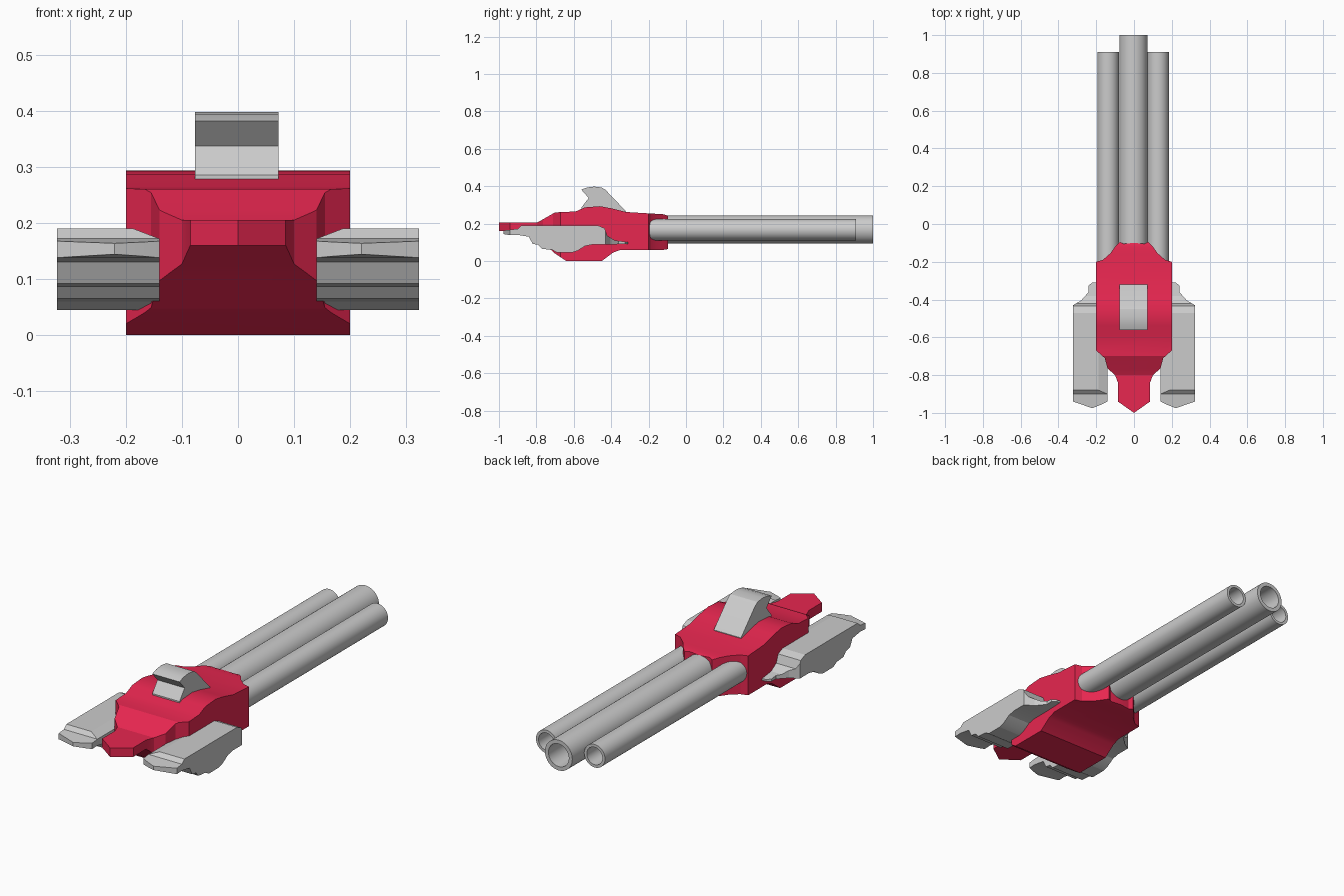
import bpy, bmesh, math

if "Cube" in bpy.data.objects:
    bpy.data.objects.remove(bpy.data.objects["Cube"])

red = bpy.data.materials.new("red_paint")
red.diffuse_color = (0.8, 0.02, 0.08, 1)
red.use_nodes = True
red.node_tree.nodes["Principled BSDF"].inputs["Base Color"].default_value = red.diffuse_color


def finish(name, bm, mat=None):
    bmesh.ops.recalc_face_normals(bm, faces=bm.faces)
    me = bpy.data.meshes.new(name)
    bm.to_mesh(me)
    bm.free()
    ob = bpy.data.objects.new(name, me)
    bpy.context.collection.objects.link(ob)
    if mat:
        me.materials.append(mat)
    return ob


def activate(ob):
    bpy.ops.object.select_all(action='DESELECT')
    ob.select_set(True)
    bpy.context.view_layer.objects.active = ob


def prism(name, pts, axis, lo, hi, mat=None):
    """Extrude a 2D outline along an axis: x takes (y,z), y takes (x,z), z takes (x,y)."""
    place = {'x': lambda a, b, d: (d, a, b),
             'y': lambda a, b, d: (a, d, b),
             'z': lambda a, b, d: (a, b, d)}[axis]
    bm = bmesh.new()
    f = bm.faces.new([bm.verts.new(place(a, b, lo)) for a, b in pts])
    ext = bmesh.ops.extrude_face_region(bm, geom=[f])
    bmesh.ops.translate(bm, vec=place(0, 0, hi - lo),
                        verts=[v for v in ext['geom'] if isinstance(v, bmesh.types.BMVert)])
    return finish(name, bm, mat)


def trim(ob, cutter):
    """Keep only the part of ob inside the cutter."""
    cutter.hide_render = True
    mod = ob.modifiers.new("trim", 'BOOLEAN')
    mod.operation = 'INTERSECT'
    mod.solver = 'EXACT'
    mod.object = cutter
    activate(ob)
    bpy.ops.object.modifier_apply(modifier=mod.name)
    bpy.data.objects.remove(cutter)


def smooth(ob, angle):
    activate(ob)
    bpy.ops.object.shade_smooth_by_angle(angle=math.radians(angle))


def tube(name, x, z, outer, inner, y0, y1, seg=40):
    bm = bmesh.new()
    rings = []
    for r, y in ((outer, y0), (outer, y1), (inner, y1), (inner, y0)):
        rings.append([bm.verts.new((x + r * math.cos(2 * math.pi * i / seg), y,
                                    z + r * math.sin(2 * math.pi * i / seg))) for i in range(seg)])
    for k in range(4):
        a, b = rings[k], rings[(k + 1) % 4]
        for i in range(seg):
            j = (i + 1) % seg
            bm.faces.new((a[i], a[j], b[j], b[i]))
    smooth(finish(name, bm), 30)


# Main body: side silhouette trimmed by the plan outline
side = [(-1.0, 0.205), (-0.80, 0.205), (-0.77, 0.22), (-0.70, 0.26), (-0.59, 0.265),
        (-0.54, 0.287), (-0.46, 0.293), (-0.40, 0.282), (-0.32, 0.262), (-0.12, 0.25),
        (-0.09, 0.24), (-0.09, 0.065), (-0.12, 0.06), (-0.35, 0.06), (-0.39, 0.045), (-0.45, 0.0),
        (-0.64, 0.0), (-0.70, 0.04), (-0.78, 0.11), (-0.84, 0.16), (-1.0, 0.16)]
half = [(0.085, -0.94), (0.085, -0.84), (0.10, -0.80), (0.14, -0.765), (0.155, -0.71),
        (0.20, -0.67), (0.20, -0.20), (0.165, -0.19), (0.125, -0.155), (0.10, -0.12),
        (0.075, -0.095), (0.055, -0.105)]
plan = [(0, -1.0)] + half + [(0, -0.10)] + [(-x, y) for x, y in reversed(half)]
body = prism("body", side, 'x', -0.3, 0.3, red)
trim(body, prism("body_plan", plan, 'z', -0.1, 0.4, red))
smooth(body, 25)

# Top fin
fin = [(-0.56, 0.27), (-0.56, 0.285), (-0.52, 0.337), (-0.56, 0.382), (-0.53, 0.393),
       (-0.49, 0.398), (-0.45, 0.393), (-0.43, 0.38), (-0.32, 0.265), (-0.32, 0.24)]
smooth(prism("top_fin", fin, 'x', -0.077, 0.072), 25)

# Side pods: side profile trimmed in plan and from the front, then mirrored
pod_side = [(-0.98, 0.145), (-0.98, 0.163), (-0.90, 0.172), (-0.88, 0.19), (-0.47, 0.19),
            (-0.435, 0.175), (-0.42, 0.135), (-0.38, 0.11), (-0.30, 0.10), (-0.30, 0.092),
            (-0.42, 0.088), (-0.50, 0.088), (-0.54, 0.08), (-0.58, 0.055), (-0.61, 0.045),
            (-0.69, 0.045), (-0.715, 0.06), (-0.77, 0.065), (-0.79, 0.087), (-0.82, 0.092),
            (-0.84, 0.13), (-0.90, 0.14), (-0.94, 0.138)]
pod_plan = [(0.14, -0.94), (0.17, -0.955), (0.22, -0.975), (0.25, -0.965), (0.323, -0.94),
            (0.323, -0.43), (0.28, -0.405), (0.24, -0.36), (0.24, -0.325), (0.22, -0.31),
            (0.19, -0.31), (0.14, -0.40)]
pod_front = [(0.13, 0.0), (0.33, 0.0), (0.33, 0.21), (0.25, 0.191), (0.19, 0.191), (0.13, 0.168)]
pod = prism("side_pods", pod_side, 'x', 0.1, 0.4)
trim(pod, prism("pod_plan", pod_plan, 'z', -0.1, 0.4))
trim(pod, prism("pod_front", pod_front, 'y', -1.2, 0))
pod.modifiers.new("mirror", 'MIRROR').use_bisect_axis[0] = False
smooth(pod, 15)

# Three hollow barrels
tube("centre_barrel", -0.003, 0.169, 0.075, 0.056, -0.20, 1.0)
for label, x in (("left", -0.137), ("right", 0.127)):
    tube(label + "_barrel", x, 0.167, 0.057, 0.043, -0.30, 0.91)
